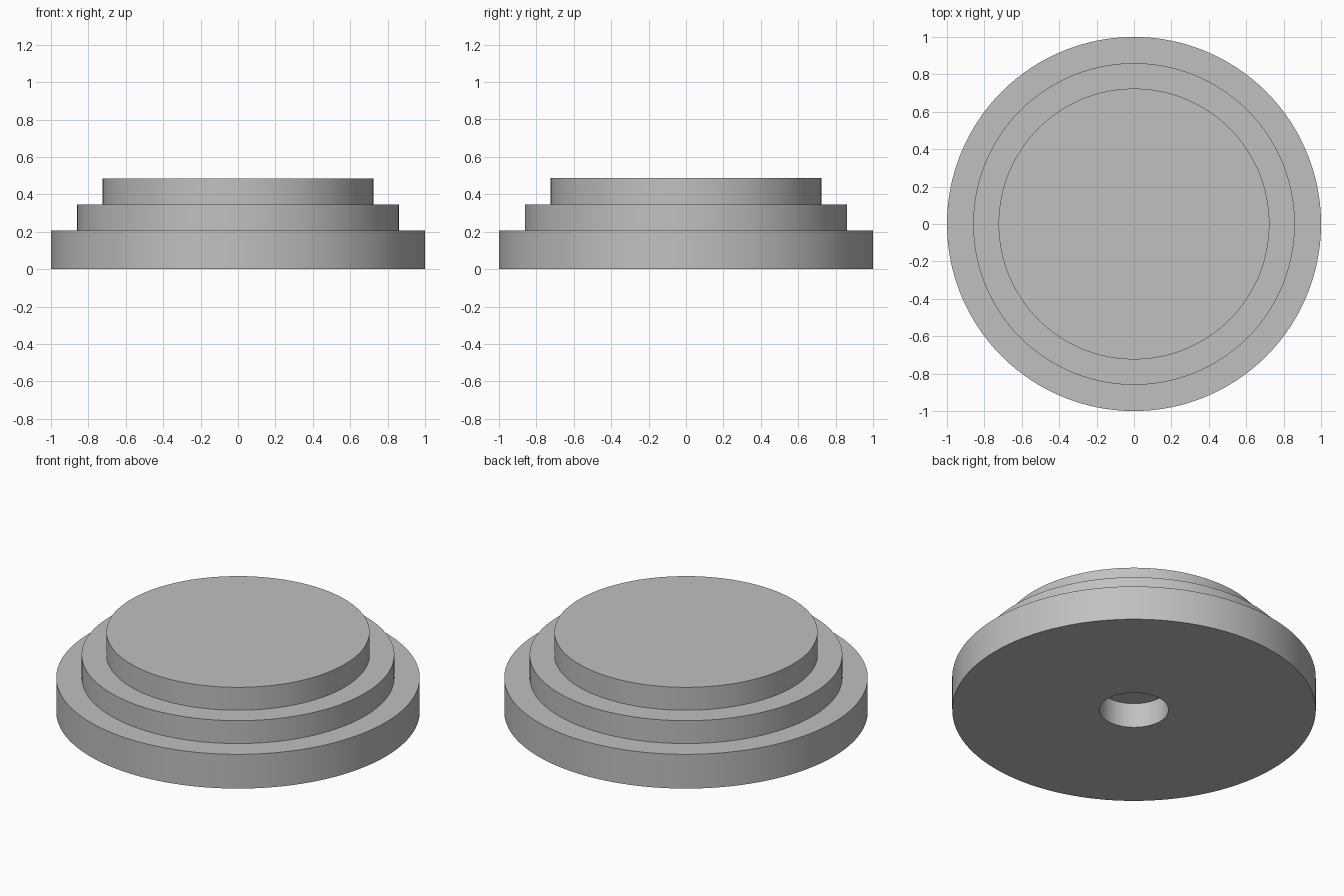
import bpy
import bmesh
import math
from mathutils import Vector

cube = bpy.data.objects.get("Cube")
if cube:
    bpy.data.objects.remove(cube, do_unlink=True)

SEGMENTS = 128

# Plain grey material
grey = bpy.data.materials.new("plain_grey")
grey.use_nodes = True
colour = (0.53, 0.53, 0.53, 1)
grey.diffuse_color = colour
grey.node_tree.nodes["Principled BSDF"].inputs["Base Color"].default_value = colour


def lathe(name, profile):
    """Revolve a (radius, height) profile around the z axis."""
    bm = bmesh.new()
    verts = [bm.verts.new((r, 0, z)) for r, z in profile]
    edges = [bm.edges.new(pair) for pair in zip(verts, verts[1:])]
    bmesh.ops.spin(bm, geom=verts + edges, cent=Vector(), axis=Vector((0, 0, 1)),
                   angle=math.tau, steps=SEGMENTS, use_duplicate=False)
    bmesh.ops.remove_doubles(bm, verts=bm.verts, dist=0.0001)
    bmesh.ops.recalc_face_normals(bm, faces=bm.faces)
    mesh = bpy.data.meshes.new(name)
    bm.to_mesh(mesh)
    bm.free()
    mesh.materials.append(grey)
    obj = bpy.data.objects.new(name, mesh)
    bpy.context.collection.objects.link(obj)
    bpy.ops.object.select_all(action="DESELECT")
    obj.select_set(True)
    bpy.context.view_layer.objects.active = obj
    bpy.ops.object.shade_smooth_by_angle(angle=math.radians(30))
    return obj


# Stepped round base: blind socket underneath, then three tiers up to the top
socket_radius, socket_depth = 0.19, 0.15
tiers = [(1.0, 0.208), (0.86, 0.347), (0.724, 0.486)]

profile = [(0, socket_depth), (socket_radius, socket_depth), (socket_radius, 0)]
floor = 0
for radius, top in tiers:
    profile += [(radius, floor), (radius, top)]
    floor = top
profile.append((0, floor))
lathe("stepped_base", profile)
